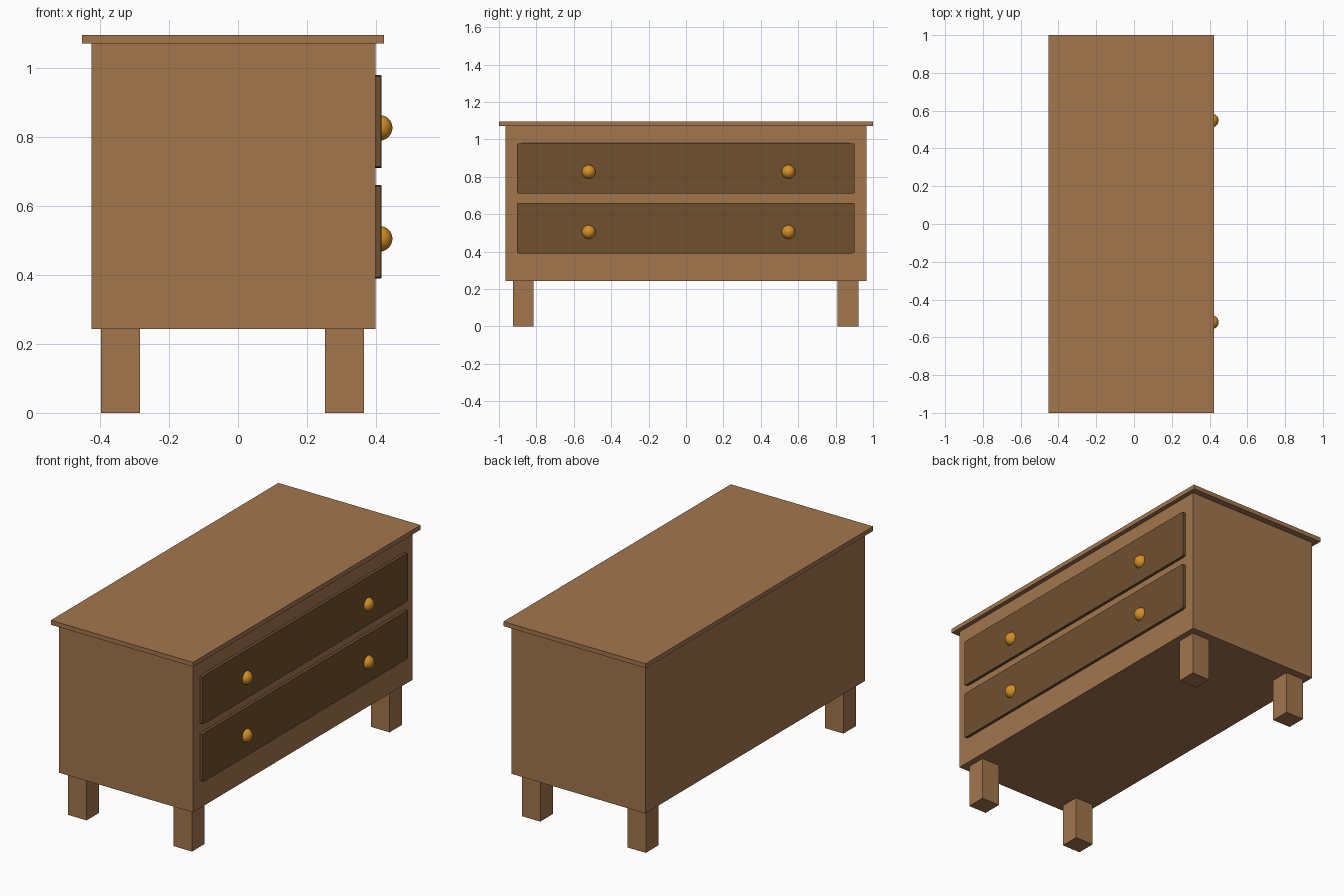
import bpy

if "Cube" in bpy.data.objects:
    bpy.data.objects.remove(bpy.data.objects["Cube"])


def material(name, rgb):
    m = bpy.data.materials.new(name)
    m.diffuse_color = (*rgb, 1)
    m.use_nodes = True
    m.node_tree.nodes["Principled BSDF"].inputs["Base Color"].default_value = m.diffuse_color
    return m


wood = material("wood", (0.36, 0.18, 0.075))
dark_wood = material("dark_wood", (0.16, 0.08, 0.028))
brass = material("brass", (0.66, 0.28, 0.02))


def box(name, x, y, z, mat, bevel=0.0):
    """Box from (min, max) ranges; the bevel is proportional to each side."""
    spans = (x, y, z)
    bpy.ops.mesh.primitive_cube_add(size=1, location=[(a + b) / 2 for a, b in spans])
    ob = bpy.context.object
    ob.name = name
    ob.scale = [b - a for a, b in spans]
    ob.data.materials.append(mat)
    if bevel:
        mod = ob.modifiers.new("soft_edges", 'BEVEL')
        mod.width = bevel
        mod.segments = 3
        # bake before scaling so the rounding stretches with the panel
        ob_scale = ob.scale.copy()
        ob.scale = (1, 1, 1)
        bpy.ops.object.modifier_apply(modifier=mod.name)
        ob.scale = ob_scale
    bpy.ops.object.transform_apply(location=False, rotation=False, scale=True)
    return ob


# Carcass and overhanging top
box("cabinet_body", (-0.425, 0.399), (-0.966, 0.964), (0.243, 1.072), wood)
box("top_board", (-0.452, 0.424), (-1.0, 1.0), (1.072, 1.097), wood)

# Four square legs
for side, x in (("back", (-0.398, -0.284)), ("front", (0.252, 0.365))):
    for end, y in (("left", (-0.925, -0.816)), ("right", (0.811, 0.921))):
        box(f"{side}_{end}_leg", x, y, (0, 0.243), wood)

# Two drawer fronts with a pair of round knobs each
for level, z, knob_z in (("upper", (0.710, 0.980), 0.827), ("lower", (0.390, 0.661), 0.505)):
    box(f"{level}_drawer_front", (0.36, 0.416), (-0.903, 0.900), z, dark_wood, 0.017)
    for end, y in (("left", -0.52), ("right", 0.548)):
        bpy.ops.mesh.primitive_uv_sphere_add(segments=32, ring_count=16, radius=0.037,
                                             location=(0.411, y, knob_z))
        knob = bpy.context.object
        knob.name = f"{level}_{end}_knob"
        knob.data.materials.append(brass)
        bpy.ops.object.shade_smooth()
